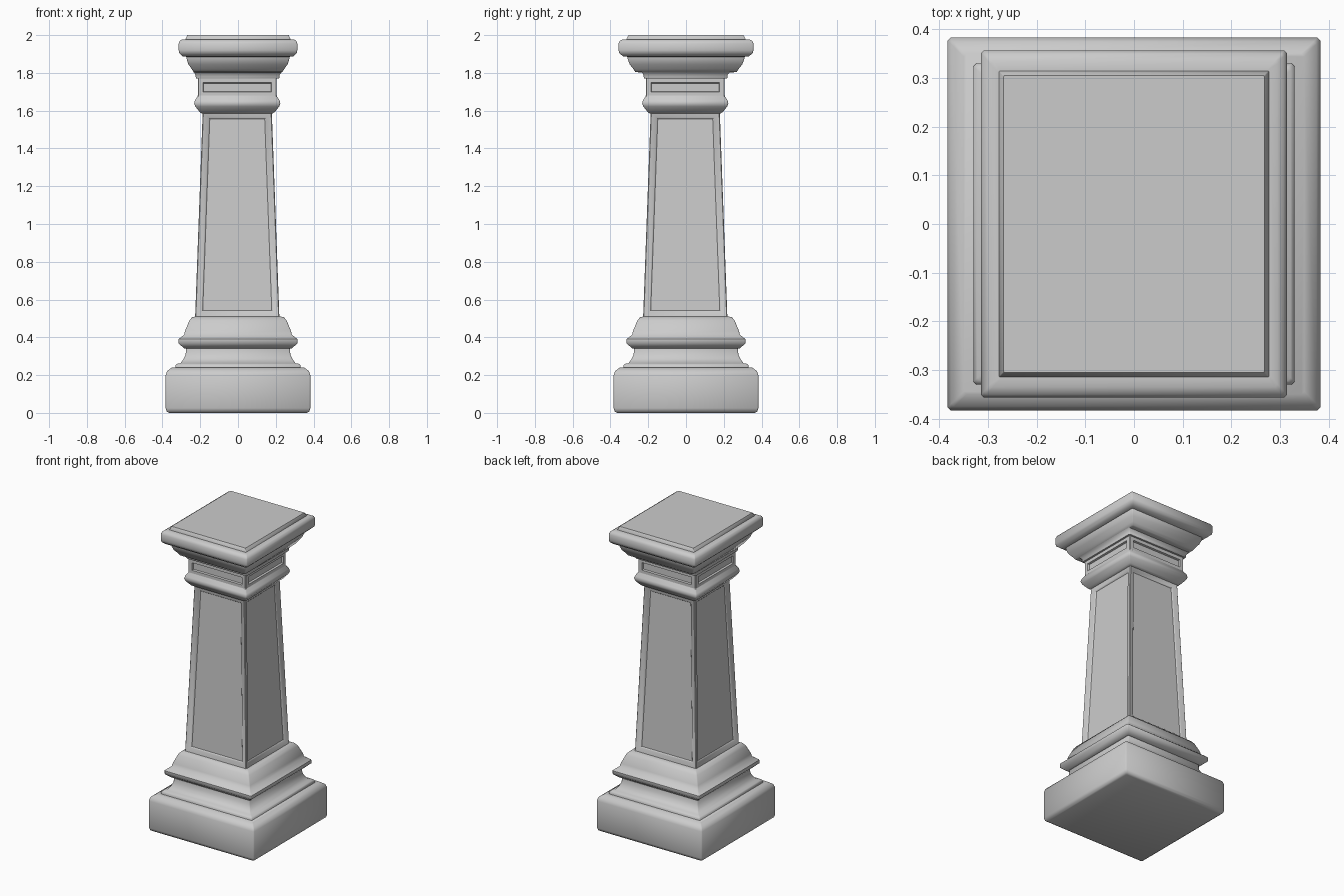
import bpy, bmesh, math

cube = bpy.data.objects.get("Cube")
if cube:
    bpy.data.objects.remove(cube, do_unlink=True)

stone = bpy.data.materials.new("pale grey stone")
stone.use_nodes = True
colour = (0.6, 0.6, 0.6, 1)
stone.diffuse_color = colour
stone.node_tree.nodes["Principled BSDF"].inputs["Base Color"].default_value = colour


def square_ring(bm, half, z, cut, sx, shift):
    """Square loop with slightly clipped corners."""
    points = []
    for k in range(4):
        a = k * math.pi / 2
        for x, y in ((half, -half + cut), (half, half - cut)):
            px = x * math.cos(a) - y * math.sin(a)
            py = x * math.sin(a) + y * math.cos(a)
            points.append(bm.verts.new((px * sx + shift, py + shift, z)))
    return points


def stacked(name, profile, cut=0.006, sx=1, shift=0, insets=(), angle=50):
    """Square moulding from a (half width, height) profile; insets sink side panels."""
    bm = bmesh.new()
    rings = [square_ring(bm, h, z, cut, sx, shift) for h, z in profile]
    panels = []
    for low, high in zip(rings, rings[1:]):
        for i in range(8):
            j = (i + 1) % 8
            face = bm.faces.new((low[i], low[j], high[j], high[i]))
            if i % 2 == 0:
                panels.append(face)
    bm.faces.new(rings[0][::-1])
    bm.faces.new(rings[-1])
    bm.normal_update()
    for width, depth in insets:
        bmesh.ops.inset_individual(bm, faces=panels, thickness=width, depth=-depth,
                                   use_even_offset=True)
    mesh = bpy.data.meshes.new(name)
    bm.to_mesh(mesh)
    bm.free()
    mesh.materials.append(stone)
    obj = bpy.data.objects.new(name, mesh)
    bpy.context.collection.objects.link(obj)
    bpy.ops.object.select_all(action="DESELECT")
    obj.select_set(True)
    bpy.context.view_layer.objects.active = obj
    bpy.ops.object.shade_smooth_by_angle(angle=math.radians(angle))
    return obj


# Plinth block
stacked("plinth", [(0.365, 0), (0.378, 0.008), (0.383, 0.025), (0.383, 0.2),
                   (0.375, 0.222), (0.35, 0.24)])

# Stepped base with cove and roll
stacked("base_moulding", [
    (0.33, 0.235), (0.33, 0.252), (0.322, 0.26), (0.305, 0.262), (0.288, 0.285),
    (0.277, 0.31), (0.275, 0.342), (0.285, 0.342), (0.315, 0.368), (0.315, 0.39),
    (0.285, 0.414), (0.28, 0.435), (0.258, 0.488), (0.245, 0.505), (0.225, 0.51)])

# Tapered shaft with sunken panels
stacked("shaft", [(0.223, 0.508), (0.183, 1.592)], cut=0.004, shift=-0.004,
        insets=((0.028, 0.008), (0.007, 0.008)), angle=40)

# Collar roll above the shaft
stacked("collar", [(0.187, 1.585), (0.198, 1.592), (0.222, 1.622), (0.228, 1.638),
                   (0.224, 1.655), (0.21, 1.676), (0.209, 1.68)], shift=-0.004)

# Neck block with narrow sunken panels
stacked("neck", [(0.209, 1.675), (0.209, 1.772)], cut=0.004, shift=-0.004,
        insets=((0.024, 0.0), (0.003, 0.012)), angle=40)

# Small fillet joining neck and capital
stacked("neck_fillet", [(0.219, 1.77), (0.222, 1.778), (0.222, 1.79), (0.235, 1.805)],
        shift=-0.002)

# Capital, wider from front to back
stacked("capital", [
    (0.252, 1.803), (0.268, 1.805), (0.278, 1.82), (0.298, 1.845), (0.308, 1.87),
    (0.31, 1.885), (0.333, 1.888), (0.354, 1.905), (0.357, 1.92), (0.357, 1.955),
    (0.35, 1.97), (0.335, 1.978), (0.315, 1.978)], sx=0.88)
stacked("top_slab", [(0.315, 1.97), (0.315, 1.98), (0.305, 2.0)], cut=0.002, sx=0.88)
